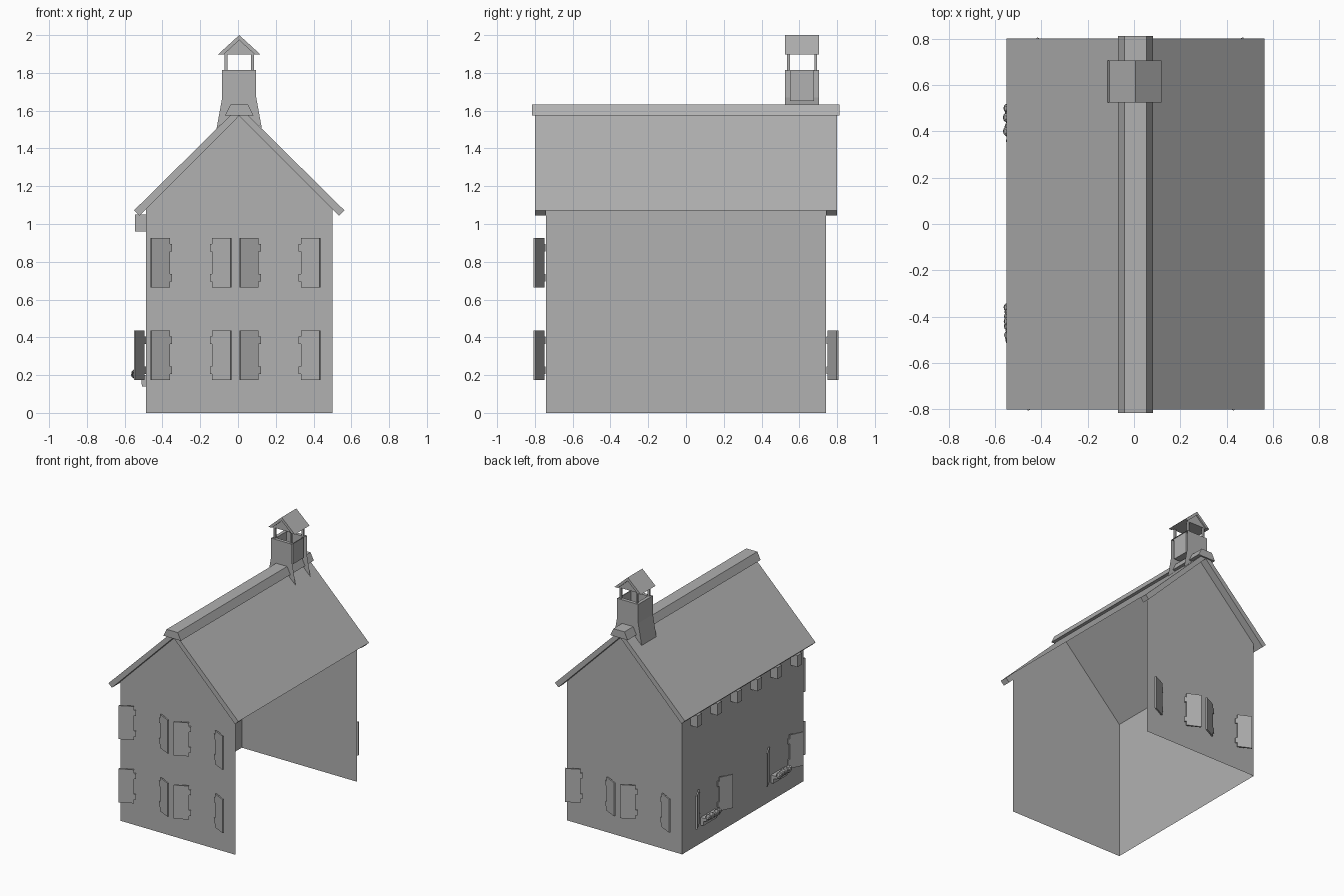
import bpy, bmesh, random
from mathutils import Vector as V

if "Cube" in bpy.data.objects:
    bpy.data.objects.remove(bpy.data.objects["Cube"])

random.seed(4)
CX = 0.0065                      # house centre line
XL, XR, YW = -0.487, 0.5, 0.742  # wall planes

grey = bpy.data.materials.new("grey")
grey.diffuse_color = (0.44, 0.44, 0.44, 1)
grey.use_nodes = True
grey.node_tree.nodes["Principled BSDF"].inputs["Base Color"].default_value = grey.diffuse_color


def finish(name, bm, recalc=True):
    if recalc:
        bmesh.ops.recalc_face_normals(bm, faces=bm.faces)
    me = bpy.data.meshes.new(name)
    bm.to_mesh(me)
    bm.free()
    me.materials.append(grey)
    ob = bpy.data.objects.new(name, me)
    bpy.context.collection.objects.link(ob)
    return ob


def add_prism(bm, pts, off):
    """Extrude a closed 3D outline along an offset vector."""
    a = [bm.verts.new(V(p)) for p in pts]
    b = [bm.verts.new(V(p) + V(off)) for p in pts]
    bm.faces.new(a)
    bm.faces.new(b[::-1])
    for i in range(len(a)):
        j = (i + 1) % len(a)
        bm.faces.new((a[i], a[j], b[j], b[i]))


def add_sheet(bm, pts):
    bm.faces.new([bm.verts.new(p) for p in pts])


def prism_y(name, xz, y0, y1):
    bm = bmesh.new()
    add_prism(bm, [(CX + x, y0, z) for x, z in xz], (0, y1 - y0, 0))
    return finish(name, bm)


def box(name, lo, hi):
    bm = bmesh.new()
    add_prism(bm, [(lo[0], lo[1], lo[2]), (hi[0], lo[1], lo[2]),
                   (hi[0], hi[1], lo[2]), (lo[0], hi[1], lo[2])], (0, 0, hi[2] - lo[2]))
    return finish(name, bm)


# Walls: thin sheets, right side left open
bm = bmesh.new()
rings = []
for y in (-YW, YW):
    ring = [bm.verts.new(p) for p in ((XR, y, 0), (XR, y, 1.083), (CX, y, 1.575),
                                      (XL, y, 1.083), (XL, y, 0))]
    bm.faces.new(ring)
    rings.append(ring)
f, b = rings
bm.faces.new((f[3], f[4], b[4], b[3]))
finish("walls", bm)

# Roof: solid left slope; right slope is a sheet, thick only at the gable overhangs
slope = [(0.557, 1.072), (0, 1.622), (0, 1.573), (0.528, 1.044)]
prism_y("roof_left", [(-x, z) for x, z in slope], -0.8, 0.8)
for y0, y1 in ((-0.8, -YW), (YW, 0.8)):
    prism_y("roof_right_overhang", slope, y0, y1)
bm = bmesh.new()
add_sheet(bm, [(CX + 0.557, -YW, 1.072), (CX + 0.557, YW, 1.072),
               (CX, YW, 1.622), (CX, -YW, 1.622)])
finish("roof_right", bm, False)
prism_y("ridge_cap", [(-0.075, 1.575), (-0.047, 1.632), (0.047, 1.632), (0.075, 1.575)],
        -0.816, 0.812)

# Chimney: flared front, back and left sheets
YC0, YC1, ZC = 0.525, 0.705, 1.815
bm = bmesh.new()
flare = [(-0.12, 1.505), (0, 1.615), (0.12, 1.505), (0.09, 1.67), (0.09, ZC),
         (-0.09, ZC), (-0.09, 1.67)]
f = [bm.verts.new((CX + x, YC0, z)) for x, z in flare]
b = [bm.verts.new((CX + x, YC1, z)) for x, z in flare]
bm.faces.new(f)
bm.faces.new(b[::-1])
for i, j in ((5, 6), (6, 0)):
    bm.faces.new((f[i], b[i], b[j], f[j]))
# Chimney rim and open-topped flue
outer = [f[5], f[4], b[4], b[5]]
hole = [(-0.065, 0.55), (0.082, 0.55), (0.082, 0.678), (-0.065, 0.678)]
rim = [bm.verts.new((CX + x, y, ZC)) for x, y in hole]
low = [bm.verts.new((CX + x, y, 1.65)) for x, y in hole]
for i in range(4):
    j = (i + 1) % 4
    bm.faces.new((outer[i], outer[j], rim[j], rim[i]))
    bm.faces.new((low[i], low[j], rim[j], rim[i]))
bm.faces.new(low[::-1])
finish("chimney", bm, False)

# Chimney posts and little gabled cap
for i in (-1, 1):
    for j in (-1, 1):
        x, y = CX + i * 0.07, 0.615 + j * 0.072
        box("chimney_post", (x - 0.007, y - 0.007, 1.81), (x + 0.007, y + 0.007, 1.91))
prism_y("chimney_cap", [(-0.113, 1.897), (0, 2.0), (0.113, 1.897),
                        (0.083, 1.897), (0, 1.973), (-0.083, 1.897)], YC0, YC1)
prism_y("chimney_cap_gable", [(-0.083, 1.897), (0, 1.973), (0.083, 1.897)], 0.536, 0.694)


# Shutters: plate with two hinge tabs, swung half open
def shutter(hinge, along, out, z):
    d = (V(along) * 0.105 + V(out) * 0.051).normalized()
    n = V((-d.y, d.x, 0)) * 0.011
    base = V(hinge) + V(out) * 0.006
    half = [(0.014, 0), (0.014, 0.03), (0, 0.03), (0, 0.07), (0.014, 0.07)]
    outline = half + [(u, 0.26 - h) for u, h in reversed(half)] + [(0.122, 0.26), (0.122, 0)]
    bm = bmesh.new()
    add_prism(bm, [base + d * u + V((0, 0, z + h)) - n / 2 for u, h in outline], n)
    finish("shutter", bm)


def window(centre, along, out, z, half):
    for s in (-1, 1):
        shutter(V(centre) + V(along) * s * half, V(along) * s, out, z)


for c in (-0.249, 0.222):
    for z in (0.175, 0.665):
        window((c, -YW, 0), (1, 0, 0), (0, -1, 0), z, 0.102)
    window((2 * CX - c, YW, 0), (1, 0, 0), (0, 1, 0), 0.175, 0.102)

# Left side: shuttered windows with flower troughs
for c in (0.43, -0.43):
    window((XL, c, 0), (0, 1, 0), (-1, 0, 0), 0.175, 0.112)
    bm = bmesh.new()
    add_prism(bm, [(XL + x, c - 0.085, z) for x, z in
                   ((0, 0.14), (-0.022, 0.14), (-0.024, 0.175), (-0.05, 0.18),
                    (-0.05, 0.2), (0, 0.2))], (0, 0.17, 0))
    finish("flower_trough", bm)
    bm = bmesh.new()
    for k in range(8):
        r = random.uniform(0.021, 0.026)
        pos = V((-0.532 - random.uniform(0, 0.014), c - 0.07 + k * 0.02,
                 random.uniform(0.2, 0.212)))
        geo = bmesh.ops.create_icosphere(bm, subdivisions=1, radius=r)
        bmesh.ops.translate(bm, verts=geo["verts"], vec=pos)
    finish("flowers", bm)

# Eave brackets under the left roof edge
for k in range(6):
    y = -0.6125 + k * 0.245
    box("eave_bracket", (-0.546, y - 0.0275, 0.96), (XL, y + 0.0275, 1.05))
